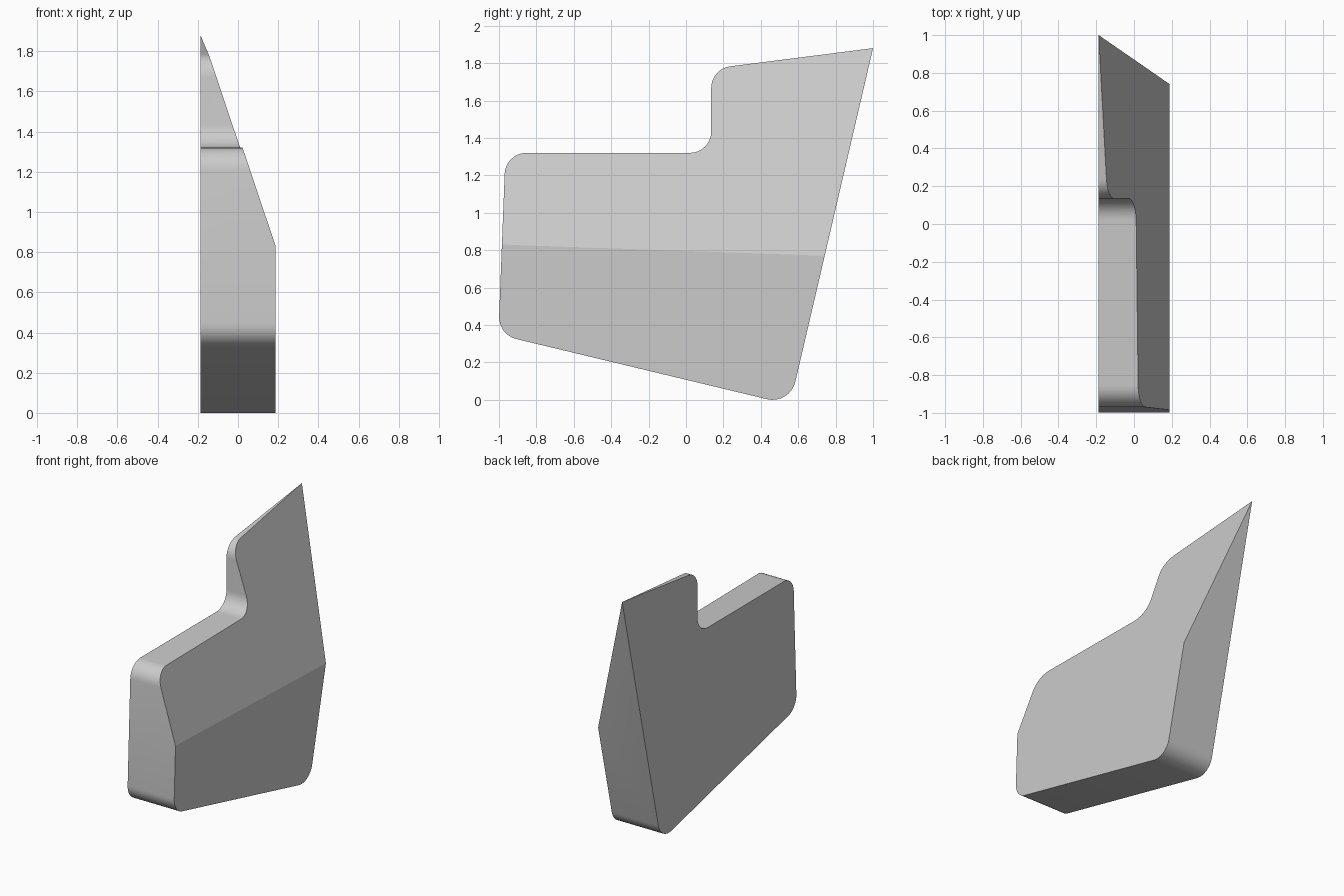
import bpy, bmesh, math
from mathutils import Vector

cube = bpy.data.objects.get("Cube")
if cube:
    bpy.data.objects.remove(cube, do_unlink=True)

HALF = 0.187   # half thickness
STEPS = 8      # segments per rounded corner

# Side outline: y, z, corner radius
corners = [
    (1.0, 1.88, 0),
    (0.135, 1.77, 0.115),
    (0.135, 1.32, 0.115),
    (-0.965, 1.32, 0.115),
    (-1.003, 0.348, 0.12),
    (0.556, -0.026, 0.125),
]


def rounded(points):
    """Outline with each corner replaced by a tangent arc."""
    out = []
    for i, (y, z, r) in enumerate(points):
        p = Vector((y, z))
        if r == 0:
            out.append(p)
            continue
        a = (Vector(points[i - 1][:2]) - p).normalized()
        b = (Vector(points[(i + 1) % len(points)][:2]) - p).normalized()
        half = a.angle(b) / 2
        centre = p + (a + b).normalized() * (r / math.sin(half))
        start = p + a * (r / math.tan(half)) - centre
        end = p + b * (r / math.tan(half)) - centre
        turn = math.pi - 2 * half
        for k in range(STEPS + 1):
            t = k / STEPS
            out.append(centre + (start * math.sin((1 - t) * turn)
                                 + end * math.sin(t * turn)) / math.sin(turn))
    return out


# Extrude the outline across the thickness
bm = bmesh.new()
face = bm.faces.new([bm.verts.new((-HALF, p.x, p.y)) for p in rounded(corners)])
extruded = bmesh.ops.extrude_face_region(bm, geom=[face], use_keep_orig=True)
bmesh.ops.translate(bm, vec=(2 * HALF, 0, 0),
                    verts=[g for g in extruded["geom"] if isinstance(g, bmesh.types.BMVert)])
bmesh.ops.recalc_face_normals(bm, faces=bm.faces[:])

# Slice the upper left side into a taper that ends at the rear tip
tip = Vector((-HALF, 1.0, 1.88))
fold_front = Vector((HALF, -0.985, 0.83))
fold_back = Vector((HALF, 0.741, 0.77))
normal = (fold_back - fold_front).cross(tip - fold_front).normalized()
if normal.x < 0:
    normal.negate()
bmesh.ops.bisect_plane(bm, geom=bm.verts[:] + bm.edges[:] + bm.faces[:], dist=0.0001,
                       plane_co=tip, plane_no=normal, clear_outer=True)
bmesh.ops.holes_fill(bm, edges=[e for e in bm.edges if e.is_boundary], sides=0)
bmesh.ops.recalc_face_normals(bm, faces=bm.faces[:])

mesh = bpy.data.meshes.new("tapered_block")
bm.to_mesh(mesh)
bm.free()
block = bpy.data.objects.new("tapered_block", mesh)
bpy.context.collection.objects.link(block)

# Single light grey
grey = bpy.data.materials.new("light_grey")
grey.use_nodes = True
colour = (0.6, 0.6, 0.6, 1)
grey.diffuse_color = colour
grey.node_tree.nodes["Principled BSDF"].inputs["Base Color"].default_value = colour
mesh.materials.append(grey)

bpy.ops.object.select_all(action='DESELECT')
block.select_set(True)
bpy.context.view_layer.objects.active = block
bpy.ops.object.shade_smooth_by_angle(angle=math.radians(15))
